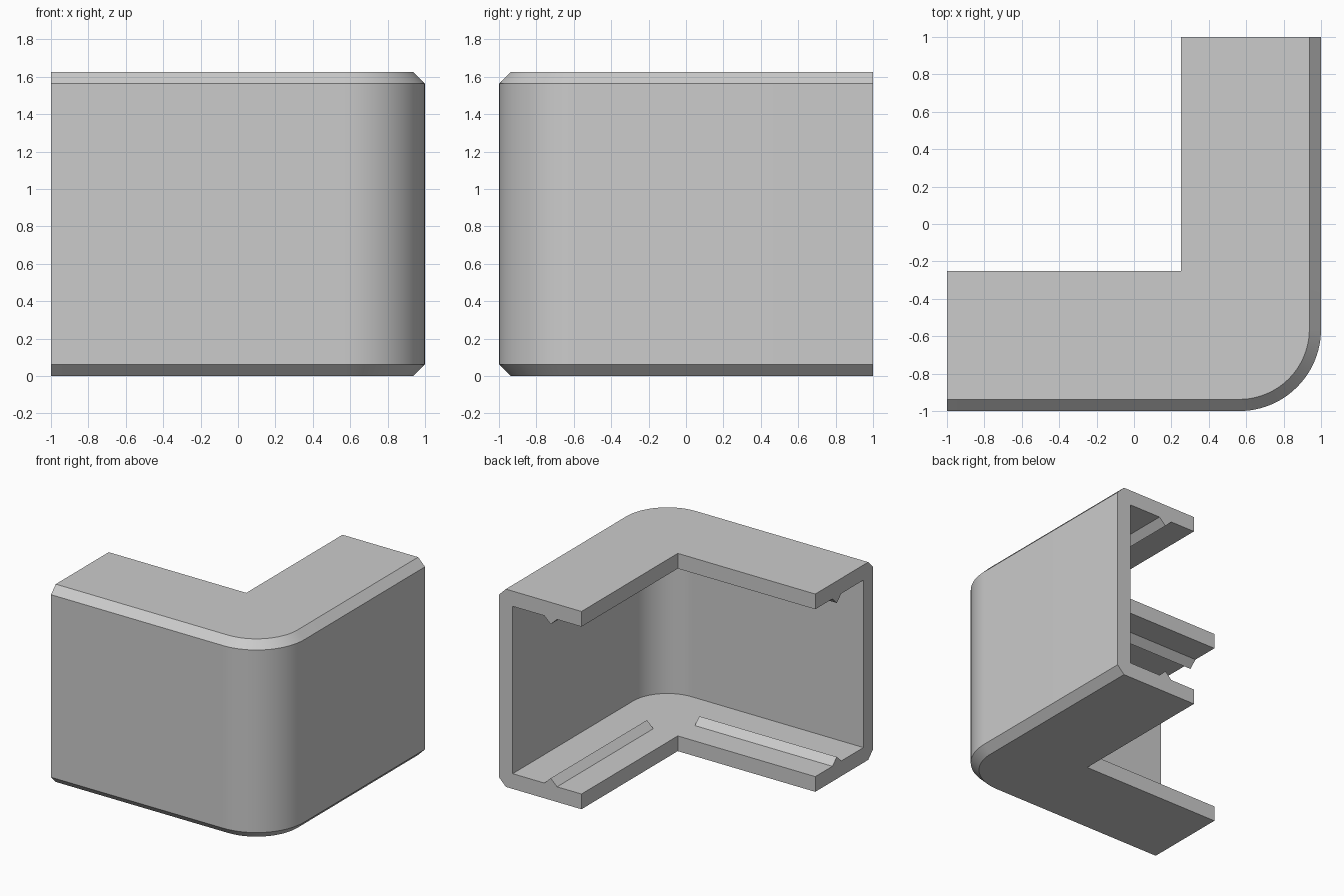
import bpy, bmesh, math

if "Cube" in bpy.data.objects:
    bpy.data.objects.remove(bpy.data.objects["Cube"], do_unlink=True)

HEIGHT, DEPTH, WALL = 1.625, 0.75, 0.125
CHAMFER, RADIUS, STEPS = 0.0625, 0.4375, 24

grey = bpy.data.materials.new("plain grey")
grey.use_nodes = True
colour = (0.6, 0.6, 0.6, 1)
grey.diffuse_color = colour
grey.node_tree.nodes["Principled BSDF"].inputs["Base Color"].default_value = colour


def sweep(name, profile, stations):
    """Loft a closed profile of (inset, height) through station functions."""
    bm = bmesh.new()
    rings = [[bm.verts.new((*at(d), z)) for d, z in profile] for at in stations]
    n = len(profile)
    for a, b in zip(rings, rings[1:]):
        for i in range(n):
            j = (i + 1) % n
            bm.faces.new((a[i], a[j], b[j], b[i]))
    bm.faces.new(rings[0])
    bm.faces.new(rings[-1])
    # Merge the points that meet at the inner mitre and join flat faces
    bmesh.ops.remove_doubles(bm, verts=bm.verts[:], dist=1e-5)
    bmesh.ops.dissolve_limit(bm, angle_limit=math.radians(0.5),
                             verts=bm.verts[:], edges=bm.edges[:])
    bmesh.ops.recalc_face_normals(bm, faces=bm.faces[:])
    mesh = bpy.data.meshes.new(name)
    bm.to_mesh(mesh)
    bm.free()
    mesh.materials.append(grey)
    obj = bpy.data.objects.new(name, mesh)
    bpy.context.collection.objects.link(obj)
    return obj


def front_station(x):
    return lambda d: (x, d - 1)


def side_station(y):
    return lambda d: (1 - d, y)


def corner_station(angle):
    def at(d):
        centre, r = 1 - max(d, RADIUS), max(RADIUS - d, 0)
        return centre + r * math.sin(angle), -centre - r * math.cos(angle)
    return at


# Channel-shaped corner cover: chamfered outside, open towards the inside
lower = [(DEPTH, WALL), (DEPTH, 0), (CHAMFER, 0), (0, CHAMFER)]
upper = [(d, HEIGHT - z) for d, z in reversed(lower)]
channel = lower + upper + [(WALL, HEIGHT - WALL), (WALL, WALL)]
corner = [corner_station(math.pi / 2 * i / STEPS) for i in range(STEPS + 1)]
cover = sweep("corner_cover", channel,
              [front_station(-1)] + corner + [side_station(1)])
bpy.context.view_layer.objects.active = cover
cover.select_set(True)
bpy.ops.object.shade_smooth_by_angle(angle=math.radians(30))

# Small triangular ridges on the inner faces of both flanges
MIDDLE, HALF, RISE = 0.47, 0.058, 0.055
inner = 1 - DEPTH
arms = {"front": [front_station(-1), front_station(inner)],
        "side": [side_station(-inner), side_station(1)]}
ridge = [(MIDDLE - HALF, WALL), (MIDDLE, WALL + RISE), (MIDDLE + HALF, WALL)]
for arm, stations in arms.items():
    sweep(arm + "_lower_ridge", ridge, stations)
    sweep(arm + "_upper_ridge", [(d, HEIGHT - z) for d, z in ridge], stations)
